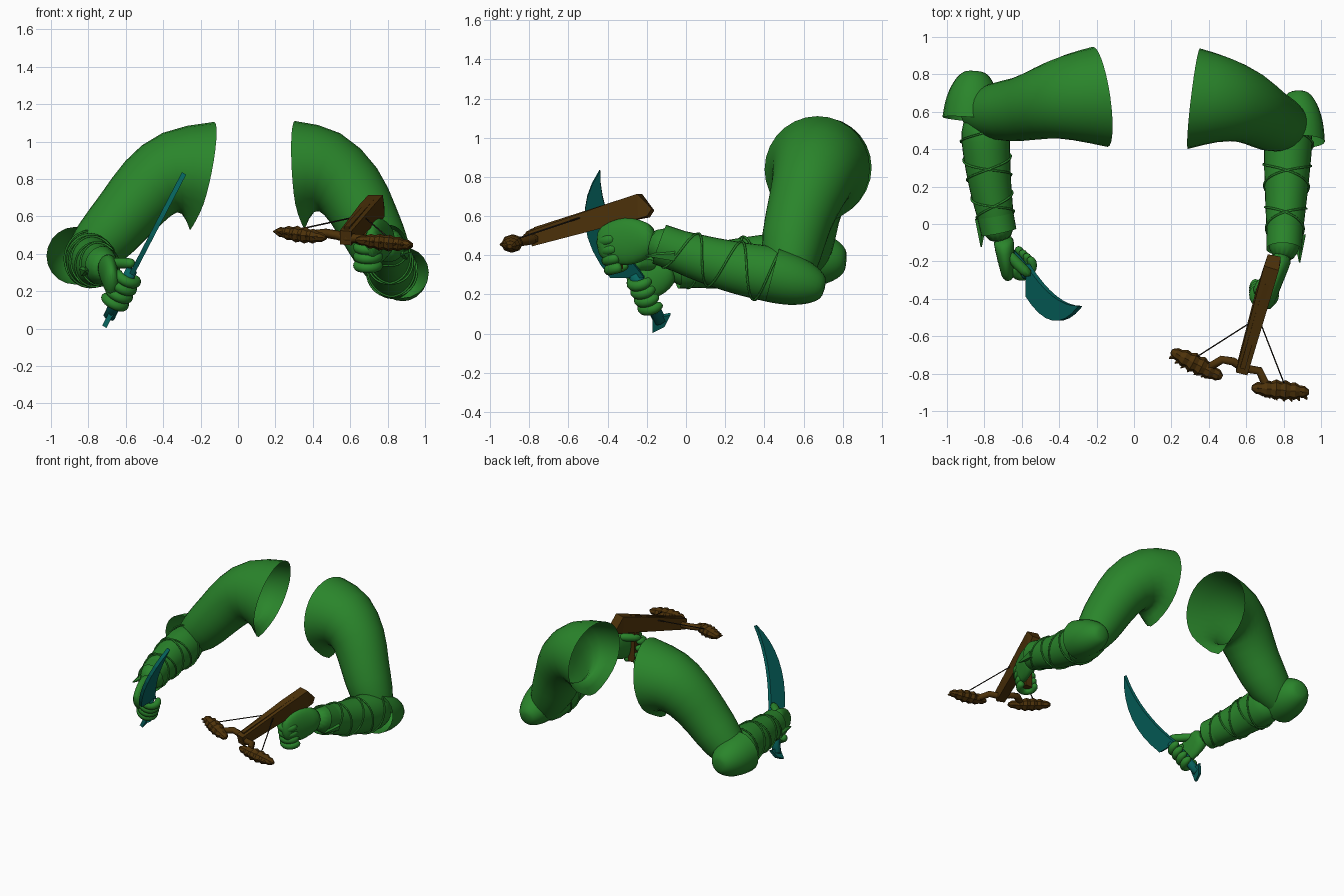
import bpy, bmesh, math
from mathutils import Vector as V

if "Cube" in bpy.data.objects:
    bpy.data.objects.remove(bpy.data.objects["Cube"])


def material(name, rgb):
    m = bpy.data.materials.new(name)
    m.use_nodes = True
    m.diffuse_color = (*rgb, 1)
    m.node_tree.nodes["Principled BSDF"].inputs["Base Color"].default_value = (*rgb, 1)
    return m


GREEN = material("leaf green", (0.023, 0.235, 0.024))
BROWN = material("dark wood", (0.075, 0.032, 0.003))
TEAL = material("teal metal", (0.002, 0.135, 0.12))
DARK = material("bowstring", (0.02, 0.015, 0.01))
X, Y, Z = V((1, 0, 0)), V((0, 1, 0)), V((0, 0, 1))


def finish(name, bm, mat, smooth=True, sub=0):
    bmesh.ops.recalc_face_normals(bm, faces=bm.faces)
    mesh = bpy.data.meshes.new(name)
    bm.to_mesh(mesh)
    bm.free()
    mesh.materials.append(mat)
    if smooth:
        mesh.shade_smooth()
    ob = bpy.data.objects.new(name, mesh)
    bpy.context.collection.objects.link(ob)
    if sub:
        mod = ob.modifiers.new("smooth", "SUBSURF")
        mod.levels = mod.render_levels = sub
    return ob


def steps(count):
    return [k / (count - 1) for k in range(count)]


def bump(f):
    return math.sin(math.pi * f)


def frames(rings, ref, first=None):
    """Centre and two scaled half axes of every ring along a path."""
    pts = [V(r[:3]) for r in rings]
    out = []
    for i, r in enumerate(rings):
        t = pts[min(i + 1, len(pts) - 1)] - pts[max(i - 1, 0)]
        if first and i == 0:
            t = V(first)
        t.normalize()
        b = (ref - t * ref.dot(t)).normalized()
        out.append((pts[i], b * r[3], t.cross(b) * r[-1]))
    return out


def tube(name, rings, ref, mat=GREEN, sides=14, sub=1, caps=(0, -1), first=None,
         point=(0, 0, 0), phase=0, smooth=True):
    bm = bmesh.new()
    loops = []
    for p, b, n in frames(rings, ref, first):
        angles = [phase + math.tau * k / sides for k in range(sides)]
        loops.append([bm.verts.new(p + b * math.cos(a) + n * math.sin(a)) for a in angles])
    for lo, hi in zip(loops, loops[1:]):
        for k in range(sides):
            j = (k + 1) % sides
            bm.faces.new((lo[k], lo[j], hi[j], hi[k]))
    for end in caps:
        bm.faces.new(loops[end])
    min(loops[0], key=lambda v: v.co.z).co += V(point)
    return finish(name, bm, mat, smooth, sub)


def cord(name, pts, r, ref, mat=GREEN, sides=6, sub=0):
    return tube(name, [(*p, r) for p in pts], ref, mat, sides, sub)


def spike(name, base, tip, r, mat):
    rings = [(*base.lerp(tip, f), r * (1 - f * 0.9)) for f in steps(3)]
    return tube(name, rings, Z, mat, 5, 0, smooth=False)


def sleeve(side, path, facing, point):
    """Open shoulder with a pointed lower rim, tapering to the elbow."""
    radii = (0.28, 0.235, 0.2, 0.175, 0.165, 0.1)
    tube(side + "_upper_arm", [(*p, r) for p, r in zip(path, radii)], Y,
         caps=(), first=facing, point=point)


def forearm(side, elbow, wrist, bow, out):
    def ring(f, grow=0.0):
        r = 0.14 - 0.055 * f ** 1.5 + grow
        if f in (0, 1):
            r *= 0.75
        return (*(V(elbow).lerp(V(wrist), f) + V(bow) * bump(f)), r, r * 1.1)

    rings = [ring(f) for f in steps(8)]
    tube(side + "_forearm", rings, X)
    # Bracer hem and its pointed outer tail
    hem = [ring(0.72 + 0.2 * f, 0.012 * f - 0.005) for f in steps(3)]
    tube(side + "_bracer_hem", hem, X, caps=())
    p = V(hem[1][:3]) + X * out * 0.08 - Z * 0.03
    spike(side + "_bracer_tail", p, p - Y * 0.15, 0.035, GREEN)
    # Two opposed spirals of lacing
    fr = frames(rings[1:-1], X)
    for way, label in ((1, "a"), (-1, "b")):
        pts = []
        for g in steps(90):
            i, f = divmod(g * (len(fr) - 1.001), 1)
            p, b, n = (u.lerp(v, f) for u, v in zip(fr[int(i)], fr[int(i) + 1]))
            a = math.pi * (way * 5 * g + 0.5)
            pts.append(p + b * math.cos(a) + n * math.sin(a))
        cord(f"{side}_lace_{label}", pts, 0.006, Y, sides=5)


def elbow_guard(side, pole, mouth, r):
    """Cup that opens towards the forearm."""
    rings = []
    for f in steps(6):
        w = r * (0.3 + 0.7 * math.sin(f * math.pi / 2))
        rings.append((*V(pole).lerp(V(mouth), f ** 1.5), w))
    tube(side + "_elbow_guard", rings, X, caps=(0,), sides=10)


def hand(side, wrist, knuckle, height, grip, axis, thumb):
    palm = []
    for f in steps(5):
        palm.append((*V(wrist).lerp(V(knuckle), f), 0.06 - 0.025 * f,
                     0.07 + height * bump(f)))
    tube(side + "_palm", palm, X)
    cord(side + "_thumb", thumb, 0.032, Z, sides=8, sub=1)
    # Fingers curl around the grip, starting from the palm side
    ax = V(axis).normalized()
    u = X * math.copysign(1, wrist[0])
    u = (u - ax * u.dot(ax)).normalized()
    v = ax.cross(u)
    if v.y > 0:
        v.negate()
    for k in range(4):
        c = V(grip) + ax * (k - 1.5) * 0.05
        rings = []
        for f in steps(8):
            a = 4.4 * f - 0.3
            rings.append((*(c + (u * math.cos(a) + v * math.sin(a)) * 0.058),
                          0.03 if f < 1 else 0.017))
        tube(f"{side}_finger_{k + 1}", rings, ax, sides=8)


# Right arm
sleeve("right", [(-0.18, 0.68, 0.84), (-0.36, 0.68, 0.85), (-0.48, 0.65, 0.76),
                 (-0.6, 0.61, 0.61), (-0.75, 0.6, 0.44), (-0.86, 0.6, 0.34)],
       (-1, -0.15, 0.2), (-0.05, 0, -0.08))
forearm("right", (-0.8, 0.6, 0.38), (-0.71, -0.1, 0.33), (-0.02, 0, 0), -1)
elbow_guard("right", (-0.85, 0.82, 0.37), (-0.87, 0.56, 0.39), 0.165)
hand("right", (-0.7, -0.07, 0.34), (-0.67, -0.29, 0.23), 0.04,
     (-0.625, -0.2, 0.21), (0.14, -0.12, 0.27),
     [(-0.69, -0.14, 0.35), (-0.62, -0.22, 0.35), (-0.55, -0.28, 0.35)])

# Left arm
sleeve("left", [(0.32, 0.67, 0.84), (0.48, 0.67, 0.86), (0.61, 0.63, 0.74),
                (0.69, 0.57, 0.58), (0.78, 0.53, 0.39), (0.85, 0.53, 0.24)],
       (1, -0.12, 0.06), (0.04, 0, -0.07))
forearm("left", (0.83, 0.6, 0.28), (0.8, -0.2, 0.48), (0, 0, -0.03), 1)
elbow_guard("left", (0.88, 0.71, 0.23), (0.88, 0.44, 0.3), 0.15)
hand("left", (0.8, -0.15, 0.48), (0.7, -0.46, 0.46), 0.06,
     (0.695, -0.36, 0.41), (0, -0.25, 1),
     [(0.78, -0.24, 0.54), (0.71, -0.28, 0.53), (0.64, -0.38, 0.51)])


# Dagger: curved blade and hooked pommel lie in one sloping plane
def slab(name, outline):
    bm = bmesh.new()
    bm.faces.new([bm.verts.new((0.52 * z - 0.72, y, z)) for y, z in outline])
    mod = finish(name, bm, TEAL, False).modifiers.new("thickness", "SOLIDIFY")
    mod.thickness, mod.offset = 0.026, 0


root, belly, tip = V((-0.3, 0.29)), V((-0.53, 0.57)), V((-0.44, 0.83))
front, back = [], []
for t in steps(9):
    y, z = root.lerp(belly, t).lerp(belly.lerp(tip, t), t)
    half = 0.085 * (1 - t * t) + 0.002
    front.append((y - half, z))
    back.append((y + half, z))
slab("dagger_blade", front + back[::-1])
slab("dagger_pommel", [(-0.17, 0.13), (-0.17, 0.01), (-0.11, 0.04), (-0.08, 0.1),
                       (-0.13, 0.09)])
cord("dagger_handle", [(-0.69, -0.13, 0.06), (-0.625, -0.2, 0.2), (-0.57, -0.27, 0.31)],
     0.032, X, TEAL, 8)

# Crossbow stock, rail and grip
BOX = dict(mat=BROWN, sides=4, sub=0, phase=math.pi / 4, smooth=False)
tube("crossbow_stock", [
    (0.75, -0.18, 0.615, 0.05, 0.03), (0.735, -0.235, 0.65, 0.058, 0.09),
    (0.69, -0.38, 0.61, 0.055, 0.08), (0.575, -0.79, 0.485, 0.045, 0.055)], X, **BOX)
tube("crossbow_rail", [(0.71, -0.32, 0.675, 0.02), (0.58, -0.77, 0.53, 0.02)], X, **BOX)
tube("crossbow_grip", [(0.695, -0.35, 0.58, 0.04), (0.695, -0.35, 0.33, 0.04)], X, **BOX)

# Crossbow limbs, ending in jagged leaf-like heads
cord("crossbow_limbs", [
    (0.38, -0.78, 0.5), (0.47, -0.725, 0.51), (0.53, -0.735, 0.5), (0.58, -0.77, 0.485),
    (0.67, -0.785, 0.48), (0.7, -0.85, 0.47), (0.76, -0.89, 0.46)], 0.025, Z, BROWN)
for side, inner, outer in (("right", (0.47, -0.82, 0.485), (0.2, -0.68, 0.52)),
                           ("left", (0.63, -0.875, 0.475), (0.935, -0.9, 0.445))):
    a, b = V(inner), V(outer)
    across = (b - a).cross(Z).normalized()
    if across.y > 0:
        across.negate()
    rings = []
    for k, f in enumerate(steps(13)):
        r = (0.015 + 0.036 * abs(bump(f)) ** 0.7) * (1 if k % 2 else 0.8)
        rings.append((*a.lerp(b, f), r * 0.9, r * 1.1))
    tube(side + "_bow_head", rings, Z, BROWN, 8, 0, smooth=False)
    for k, f in enumerate(steps(7)):
        p = a.lerp(b, 0.1 + 0.78 * f)
        q = p + across * (0.04 + 0.02 * bump(f)) + (b - a) * 0.1
        spike(f"{side}_bow_thorn_{k + 1}", p, q, 0.028, BROWN)
    # String from the head to the latch
    end = a.lerp(b, 0.55) - across * 0.04 + Z * 0.03
    cord(side + "_bowstring", [end, (0.665, -0.5, 0.605)], 0.004, Z, DARK)
